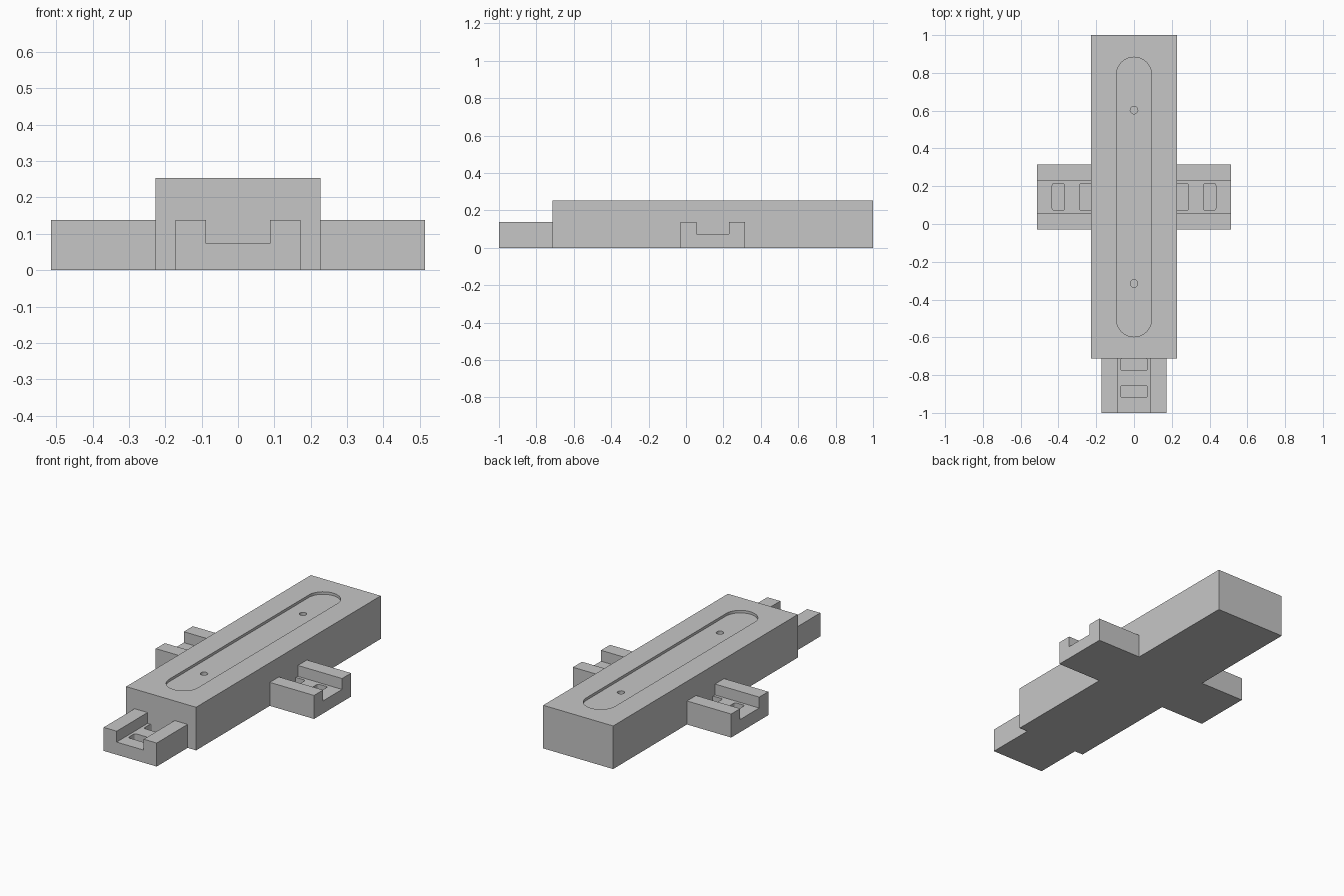
import bpy, bmesh, math
from mathutils import Matrix, Vector

if "Cube" in bpy.data.objects:
    bpy.data.objects.remove(bpy.data.objects["Cube"], do_unlink=True)

grey = bpy.data.materials.new("light grey")
grey.use_nodes = True
GREY = (0.565, 0.565, 0.565, 1)
grey.diffuse_color = GREY
grey.node_tree.nodes["Principled BSDF"].inputs["Base Color"].default_value = GREY


def prism(name, outline, depth):
    """Extrude a closed 3D outline along the depth vector."""
    bm = bmesh.new()
    face = bm.faces.new([bm.verts.new(p) for p in outline])
    ext = bmesh.ops.extrude_face_region(bm, geom=[face])
    top = [g for g in ext["geom"] if isinstance(g, bmesh.types.BMVert)]
    bmesh.ops.translate(bm, verts=top, vec=depth)
    bmesh.ops.recalc_face_normals(bm, faces=bm.faces)
    if bm.calc_volume(signed=True) < 0:
        bmesh.ops.reverse_faces(bm, faces=bm.faces)
    mesh = bpy.data.meshes.new(name)
    bm.to_mesh(mesh)
    bm.free()
    mesh.materials.append(grey)
    obj = bpy.data.objects.new(name, mesh)
    bpy.context.collection.objects.link(obj)
    return obj


def rounded_outline(x, y, half_x, half_y, radius, z, steps):
    """Rectangle with rounded corners, going round corner by corner."""
    points = []
    for corner, (sx, sy) in enumerate([(1, 1), (-1, 1), (-1, -1), (1, -1)]):
        centre = Vector((x + sx * (half_x - radius), y + sy * (half_y - radius), z))
        for i in range(steps + 1):
            a = (corner + i / steps) * math.pi / 2
            points.append(centre + radius * Vector((math.cos(a), math.sin(a), 0)))
    return points


def cut(target, x, y, half_x, half_y, radius, bottom, top, steps=6):
    """Sink a rounded recess into the target."""
    outline = rounded_outline(x, y, half_x, half_y, radius, bottom, steps)
    cutter = prism("recess_cutter", outline, (0, 0, top - bottom))
    cutter.hide_render = True
    mod = target.modifiers.new("recess", "BOOLEAN")
    mod.operation = "DIFFERENCE"
    mod.solver = "EXACT"
    mod.object = cutter
    bpy.context.view_layer.objects.active = target
    bpy.ops.object.modifier_apply(modifier=mod.name)
    bpy.data.objects.remove(cutter, do_unlink=True)


# Main block with a long round-ended groove and two round holes
HALF_W, HEIGHT, FRONT, BACK = 0.227, 0.253, -0.713, 1.0
body = prism("main_block",
             [(-HALF_W, FRONT, 0), (HALF_W, FRONT, 0), (HALF_W, BACK, 0), (-HALF_W, BACK, 0)],
             (0, 0, HEIGHT))
cut(body, 0, 0.143, 0.093, 0.74, 0.0929, 0.238, 0.3, 12)
for y in (-0.315, 0.603):
    cut(body, 0, y, 0.02, 0.02, 0.0199, 0.15, 0.245)

# Channelled arms: U profile, each with two pockets in the channel floor
ARM_W, ARM_TOP, CHANNEL_W, CHANNEL_FLOOR, ARM_LENGTH = 0.172, 0.138, 0.088, 0.074, 0.287
half = [(ARM_W, 0), (ARM_W, ARM_TOP), (CHANNEL_W, ARM_TOP), (CHANNEL_W, CHANNEL_FLOOR)]
profile = half + [(-w, z) for w, z in reversed(half)]


def arm(name, x, y, angle):
    """Shape the arm pointing along +x, then turn it into place."""
    obj = prism(name, [(0, w, z) for w, z in profile], (ARM_LENGTH, 0, 0))
    for u in (0.03, 0.174):
        cut(obj, u, 0, 0.032, 0.071, 0.01, 0.035, 0.1, 3)
    obj.matrix_world = Matrix.Translation((x, y, 0)) @ Matrix.Rotation(angle, 4, "Z")


arm("front_arm", 0, FRONT, -math.pi / 2)
arm("left_arm", HALF_W, 0.143, 0)
arm("right_arm", -HALF_W, 0.143, math.pi)
